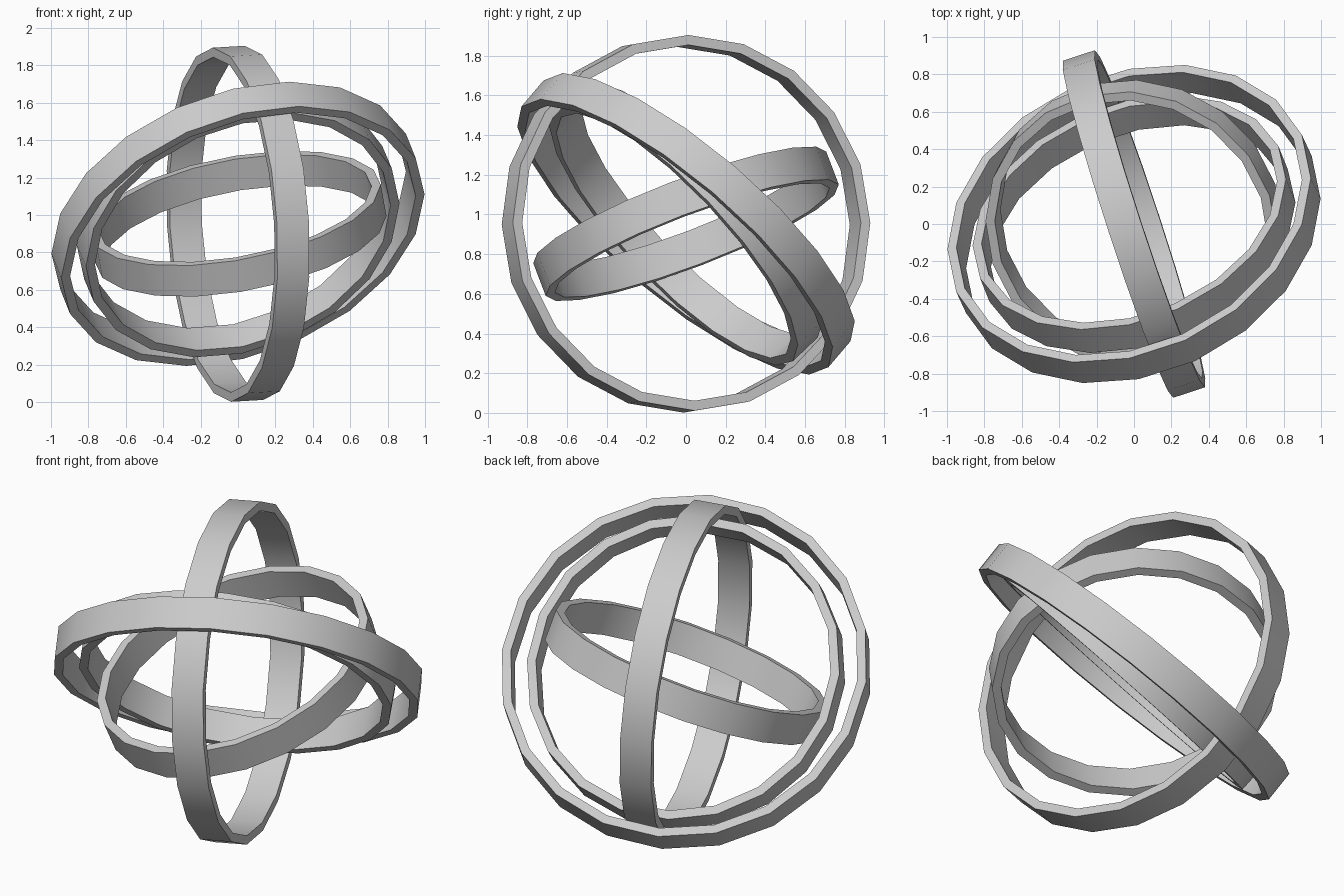
import bpy, bmesh, math
from mathutils import Vector

if "Cube" in bpy.data.objects:
    bpy.data.objects.remove(bpy.data.objects["Cube"])

CENTRE = Vector((0, 0, 0.953))
SIDES, WIDTH, WALL = 20, 0.18, 0.05


def ring(name, radius, normal, start):
    """Flat band around `normal`, first corner pointing towards `start`."""
    n = Vector(normal).normalized()
    s = Vector(start)
    u = (s - n * s.dot(n)).normalized()
    v = n.cross(u)
    profile = [(radius, -WIDTH / 2), (radius, WIDTH / 2),
               (radius - WALL, WIDTH / 2), (radius - WALL, -WIDTH / 2)]
    bm = bmesh.new()
    loops = []
    for i in range(SIDES):
        a = math.tau * i / SIDES
        d = u * math.cos(a) + v * math.sin(a)
        loops.append([bm.verts.new(CENTRE + d * r + n * h) for r, h in profile])
    for i in range(SIDES):
        p, q = loops[i], loops[(i + 1) % SIDES]
        for k in range(4):
            m = (k + 1) % 4
            bm.faces.new((p[k], q[k], q[m], p[m]))
    bmesh.ops.recalc_face_normals(bm, faces=bm.faces)
    mesh = bpy.data.meshes.new(name)
    bm.to_mesh(mesh)
    bm.free()
    ob = bpy.data.objects.new(name, mesh)
    bpy.context.collection.objects.link(ob)
    bpy.ops.object.select_all(action='DESELECT')
    ob.select_set(True)
    bpy.context.view_layer.objects.active = ob
    bpy.ops.object.shade_smooth_by_angle(angle=math.radians(30))


# Four nested bands, largest to smallest
ring("outer_ring", 1.015, (-0.29, 0.62, 0.73), (1, 0, 0))
ring("upright_ring", 0.948, (0.948, 0.31, 0.055), (0, 0, 1))
ring("middle_ring", 0.873, (-0.28, 0.695, 0.66), (1, 0, 0))
ring("inner_ring", 0.79, (-0.17, -0.35, 0.92), (1, 0, 0))
